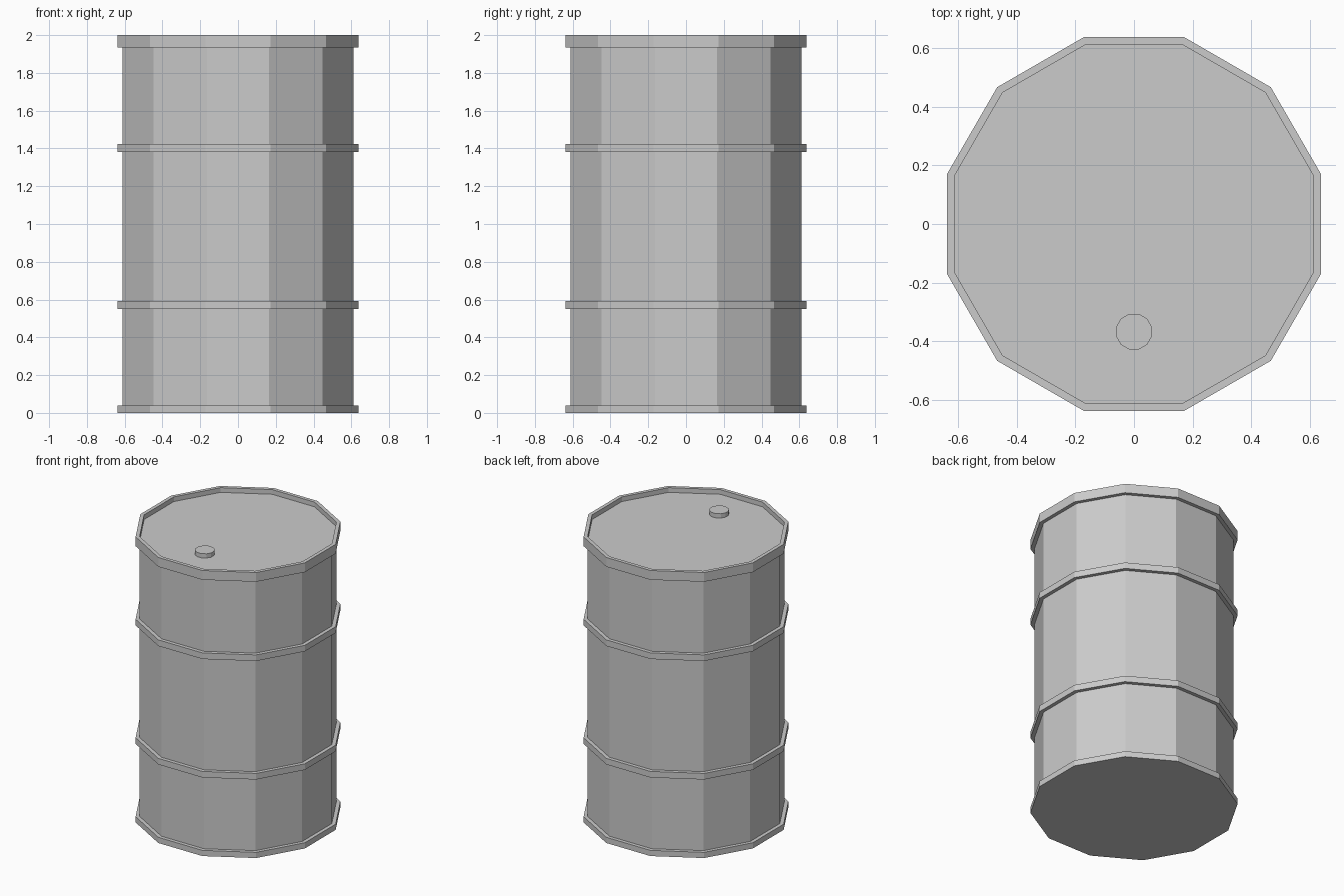
import bpy, bmesh, math

if "Cube" in bpy.data.objects:
    bpy.data.objects.remove(bpy.data.objects["Cube"])


def lathe(name, profile, sides=12, centre=(0, 0), closed=False):
    """Revolve (radius, z) points into a flat-sided solid."""
    bm = bmesh.new()
    rings = []
    for r, z in profile:
        rings.append([bm.verts.new((
            r * math.cos((i + 0.5) * math.tau / sides),
            r * math.sin((i + 0.5) * math.tau / sides), z))
            for i in range(sides)])
    pairs = list(zip(rings, rings[1:]))
    if closed:
        pairs.append((rings[-1], rings[0]))
    for a, b in pairs:
        for i in range(sides):
            j = (i + 1) % sides
            bm.faces.new((a[i], a[j], b[j], b[i]))
    if not closed:
        bm.faces.new(rings[0])
        bm.faces.new(rings[-1])
    bmesh.ops.recalc_face_normals(bm, faces=bm.faces)
    mesh = bpy.data.meshes.new(name)
    bm.to_mesh(mesh)
    bm.free()
    ob = bpy.data.objects.new(name, mesh)
    ob.location = (centre[0], centre[1], 0)
    bpy.context.collection.objects.link(ob)
    return ob


R_BODY, R_RIM, LID_Z = 0.634, 0.66, 1.967

# Drum shell: bottom lip, walls, top rim and recessed lid
lathe("drum_body", [
    (R_RIM, 0), (R_RIM, 0.04), (R_BODY, 0.04),
    (R_BODY, 1.935), (R_RIM, 1.935), (R_RIM, 2.0),
    (R_BODY, 2.0), (R_BODY, LID_Z)])

# Two raised hoops around the wall
for name, z0, z1 in (("lower_hoop", 0.55, 0.593), ("upper_hoop", 1.38, 1.423)):
    lathe(name, [(R_BODY - 0.005, z0), (R_RIM, z0),
                 (R_RIM, z1), (R_BODY - 0.005, z1)], closed=True)

# Filler cap on the lid
lathe("filler_cap", [(0.063, LID_Z - 0.005), (0.063, 1.997)], centre=(0, -0.367))
